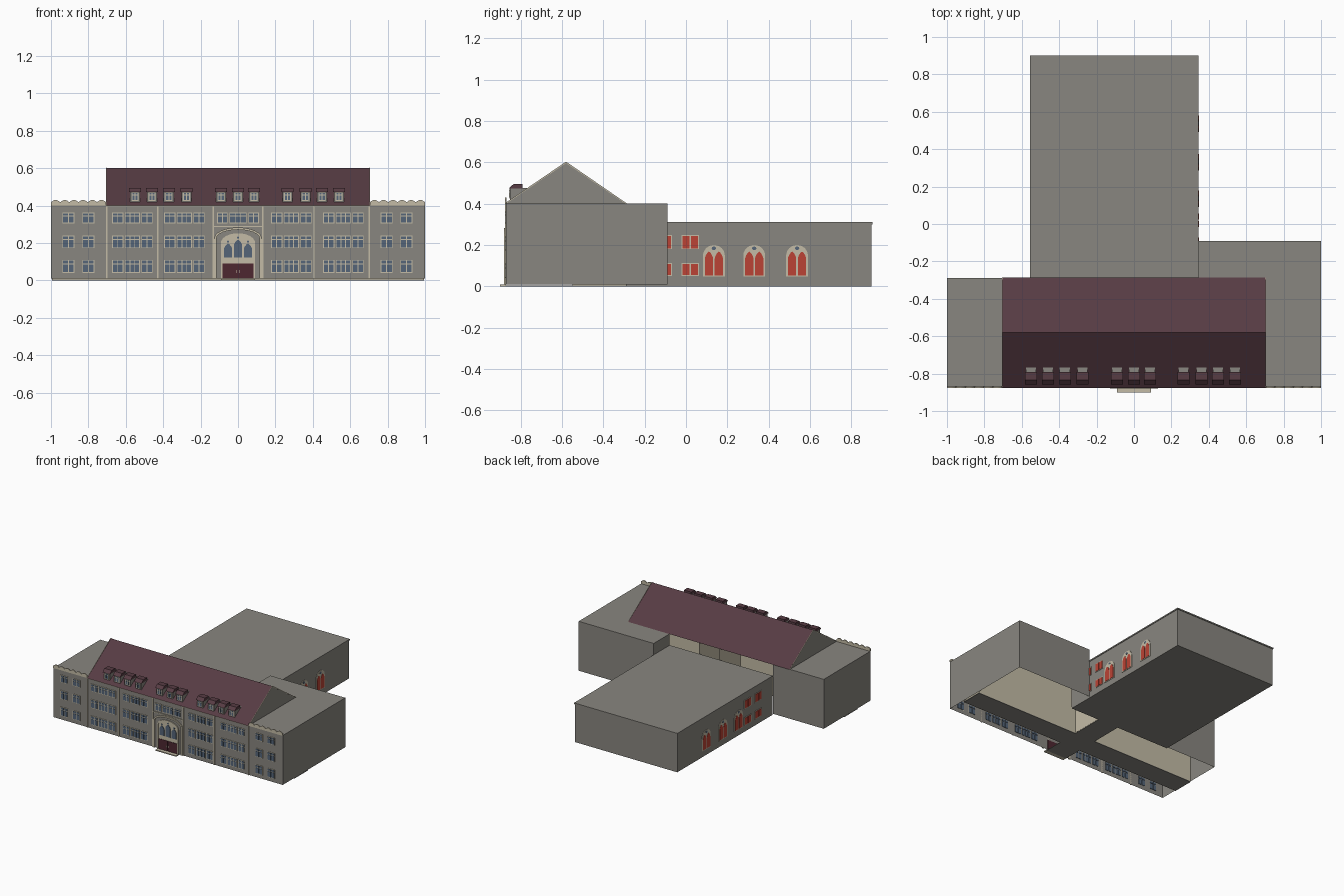
import bpy, bmesh, math

cube = bpy.data.objects.get("Cube")
if cube:
    bpy.data.objects.remove(cube, do_unlink=True)


def material(name, r, g, b):
    m = bpy.data.materials.new(name)
    m.use_nodes = True
    m.diffuse_color = (r, g, b, 1)
    m.node_tree.nodes["Principled BSDF"].inputs["Base Color"].default_value = (r, g, b, 1)
    return m


STONE = material("grey stone", .25, .24, .215)
TRIM = material("pale trim", .55, .50, .38)
ROOF = material("maroon roof", .095, .045, .057)
GLASS = material("blue glass", .09, .13, .19)
RED = material("red glass", .50, .055, .035)
DOOR = material("dark door", .075, .02, .03)


class Part:
    """One named object gathered from flat panels and prisms."""

    def __init__(self, name, mat):
        self.name, self.mat, self.bm = name, mat, bmesh.new()

    def face(self, pts):
        return self.bm.faces.new([self.bm.verts.new(p) for p in pts])

    def prism(self, pts, axis, a, b):
        # profile is (x, z) along y, (y, z) along x or (x, y) along z
        put = {"x": lambda p, d: (d, p[0], p[1]),
               "y": lambda p, d: (p[0], d, p[1]),
               "z": lambda p, d: (p[0], p[1], d)}[axis]
        f = self.face([put(p, a) for p in pts])
        r = bmesh.ops.extrude_face_region(self.bm, geom=[f])
        self.bm.faces.new([v for v in f.verts]) if not f.is_valid else None
        for v in r["geom"]:
            if isinstance(v, bmesh.types.BMVert):
                v.co["xyz".index(axis)] = b

    def box(self, x0, x1, y0, y1, z0, z1):
        self.prism([(x0, z0), (x1, z0), (x1, z1), (x0, z1)], "y", y0, y1)

    def wall(self, path, z0, z1):
        for (x, y), (u, v) in zip(path, path[1:]):
            self.face([(x, y, z0), (u, v, z0), (u, v, z1), (x, y, z1)])

    def done(self, fix=True):
        if fix:
            bmesh.ops.recalc_face_normals(self.bm, faces=self.bm.faces)
        me = bpy.data.meshes.new(self.name)
        self.bm.to_mesh(me)
        self.bm.free()
        me.materials.append(self.mat)
        bpy.context.collection.objects.link(bpy.data.objects.new(self.name, me))


def arch(c, hw, z0, spring, top, power=2.0, n=12):
    pts = [(c - hw, z0), (c + hw, z0)]
    for i in range(n + 1):
        t = math.cos(math.pi * i / n)
        pts.append((c + hw * t, spring + (top - spring) * (1 - abs(t) ** power) ** (1 / power)))
    return pts


def arch_ring(c, hw, w, z0, spring, top):
    outer = arch(c, hw, z0, spring, top)
    inner = arch(c, hw - w, z0, spring, top - w)
    return outer[1:] + outer[:1] + inner[:1] + inner[:1:-1] + inner[1:2]


F, EAVE, RIDGE = -.87, .40, .60      # front wall, eave height, ridge height
BACK, MID, EAST = -.29, -.58, -.09

# Outer walls, running around the front block and its deeper right wing
walls = Part("main_walls", STONE)
walls.wall([(-.555, BACK), (-1, BACK), (-1, F), (1, F), (1, EAST), (.345, EAST), (.345, BACK)], .01, EAVE)
walls.done(False)

flat = Part("wing_roofs", STONE)
flat.face([(x, y, EAVE) for x, y in [(-1, F), (-.7, F), (-.7, BACK), (-1, BACK)]])
flat.face([(x, y, EAVE) for x, y in [(.7, F), (1, F), (1, EAST), (.345, EAST), (.345, BACK), (.7, BACK)]])
flat.done(False)

# Pitched roof and gables
roof = Part("pitched_roof", ROOF)
roof.prism([(F - .008, EAVE), (MID, RIDGE), (BACK + .005, EAVE),
            (BACK - .005, EAVE), (MID, RIDGE - .008), (F + .004, EAVE)], "x", -.703, .703)
roof.done()
gables = Part("gable_walls", STONE)
edges = Part("gable_trim", TRIM)
for s in (-1, 1):
    gables.prism([(F, EAVE), (BACK, EAVE), (MID, RIDGE - .003)], "x", s * .7, s * .705)
    edges.prism([(F - .008, EAVE), (MID, RIDGE + .003), (BACK + .005, EAVE),
                 (BACK - .003, EAVE), (MID, RIDGE - .004), (F, EAVE)], "x", s * .7035, s * .707)
gables.done()
edges.done()

# Rear hall with a thin cornice
hall = Part("rear_hall", STONE)
hall.box(-.552, .342, BACK, .897, 0, .30)
hall.box(-.556, .346, BACK, .902, .30, .31)
hall.done()

# Corridor slab, entrance passage and inner walls
slab = Part("corridor_floor", STONE)
slab.box(-.995, .995, -.72, -.55, 0, .005)
slab.box(-.09, .09, F, BACK, 0, .004)
slab.done()
inner = Part("corridor_walls", TRIM)
inner.wall([(-.995, -.55), (.995, -.55)], .005, .398)
inner.wall([(-.995, -.72), (.995, -.72)], .005, .398)
for s in (-1, 1):
    inner.wall([(s * .09, -.55), (s * .09, BACK)], .005, .398)
inner.done(False)
step = Part("front_step", TRIM)
step.box(-.09, .09, -.9, F, 0, .008)
step.done()

# Front windows: trim plate with panes passing through the wall
frames, panes = Part("window_frames", TRIM), Part("window_panes", GLASS)


def window(x0, x1, z0, z1, n, y=F):
    b, g = .004, .005
    frames.box(x0, x1, y - .003, y, z0, z1)
    w = (x1 - x0 - 2 * b + g) / n
    zm = z0 + (z1 - z0) * .66
    for i in range(n):
        a = x0 + b + i * w
        panes.box(a, a + w - g, y - .005, y + .004, z0 + b, zm)
        panes.box(a, a + w - g, y - .005, y + .004, zm + g, z1 - b)


ROWS = [(.04, .11), (.173, .24), (.305, .362)]
for z0, z1 in ROWS:
    for c in (-.907, -.80, .795, .90):
        window(c - .032, c + .032, z0, z1, 2)
    for c in (-.565, -.287, .285, .563):
        window(c - .108, c - .048, z0, z1, 2)
        window(c - .04, c + .04, z0, z1, 3)
        window(c + .048, c + .108, z0, z1, 2)
for c, h in ((-.084, .028), (0, .046), (.084, .028)):
    window(c - h, c + h, .305, .362, 2 if h < .04 else 3)

# Dormers
dormers, caps = Part("dormer_bodies", STONE), Part("dormer_caps", ROOF)
for x in (-.55, -.46, -.37, -.275, -.09, 0, .085, .265, .36, .45, .54):
    dormers.box(x - .027, x + .027, -.85, -.76, EAVE, .475)
    window(x - .018, x + .018, .425, .47, 2, -.85)
    caps.prism([(-.858, .472), (-.79, .472), (-.79, .494), (-.835, .494)], "x", x - .032, x + .032)
dormers.done()
caps.done()

# Pilasters, eave moulding and scalloped parapets
trim = Part("front_pilasters", TRIM)
for x in (-.703, -.43, -.132, .132, .405, .703):
    trim.box(x - .004, x + .004, F - .006, F, .01, EAVE)
trim.box(-.7, .7, F - .006, F, .395, .401)
trim.box(-.132, .132, F - .006, F, .286, .292)
trim.done()
parapet = Part("parapets", TRIM)
for x0 in (-1, .705):
    crest = [(x0 + .295 * i / 60, .418 + .012 * abs(math.sin(math.pi * i / 10))) for i in range(61)]
    parapet.prism([(x0, EAVE)] + crest + [(x0 + .295, EAVE)], "y", F - .006, F + .002)
parapet.done()

# Entrance portal
portal = Part("portal_arches", TRIM)
portal.prism(arch_ring(0, .127, .012, .01, .225, .283), "y", F - .009, F)
portal.prism(arch_ring(0, .092, .009, .01, .20, .252), "y", F - .007, F)
portal.prism(arch(0, .083, .09, .20, .243), "y", F - .003, F)
portal.done()
for c, top in ((-.053, .215), (0, .236), (.053, .215)):
    panes.prism(arch(c, .021, .122, top - .045, top - .018, 1.4), "y", F - .006, F + .004)
    panes.prism(arch(c, .006, top - .013, top - .008, top - .002), "y", F - .006, F + .004)
door = Part("entrance_doors", DOOR)
for s in (-1, 1):
    door.box(s * .001, s * .083, F - .006, F + .004, .01, .09)
door.done()
handles = Part("door_handles", TRIM)
for s in (-1, 1):
    handles.box(s * .008, s * .012, F - .009, F - .005, .04, .055)
handles.done()

# Hall side windows: paired lancets with a round light, and square pairs
red = Part("hall_red_panes", RED)
for wall, s in ((.342, 1), (-.552, -1)):
    a, b, c = wall, wall + s * .003, wall + s * .005
    for y in (.135, .33, .537):
        frames.prism(arch(y, .053, .048, .148, .20), "x", a, b)
        for d in (-.024, .024):
            red.prism(arch(y + d, .02, .053, .135, .168, 1.4), "x", a, c)
        panes.prism([(y + .011 * math.cos(t * math.pi / 4), .184 + .009 * math.sin(t * math.pi / 4))
                     for t in range(8)], "x", a, c)
    for y in (-.11, .02):
        for z0, z1 in ((.05, .112), (.18, .248)):
            frames.prism([(y - .042, z0), (y + .042, z0), (y + .042, z1), (y - .042, z1)], "x", a, b)
            for d in (-.02, .02):
                u, v = y + d - .017, y + d + .017
                red.prism([(u, z0 + .004), (v, z0 + .004), (v, z1 - .004), (u, z1 - .004)], "x", a, c)
red.done()
frames.done()
panes.done()
